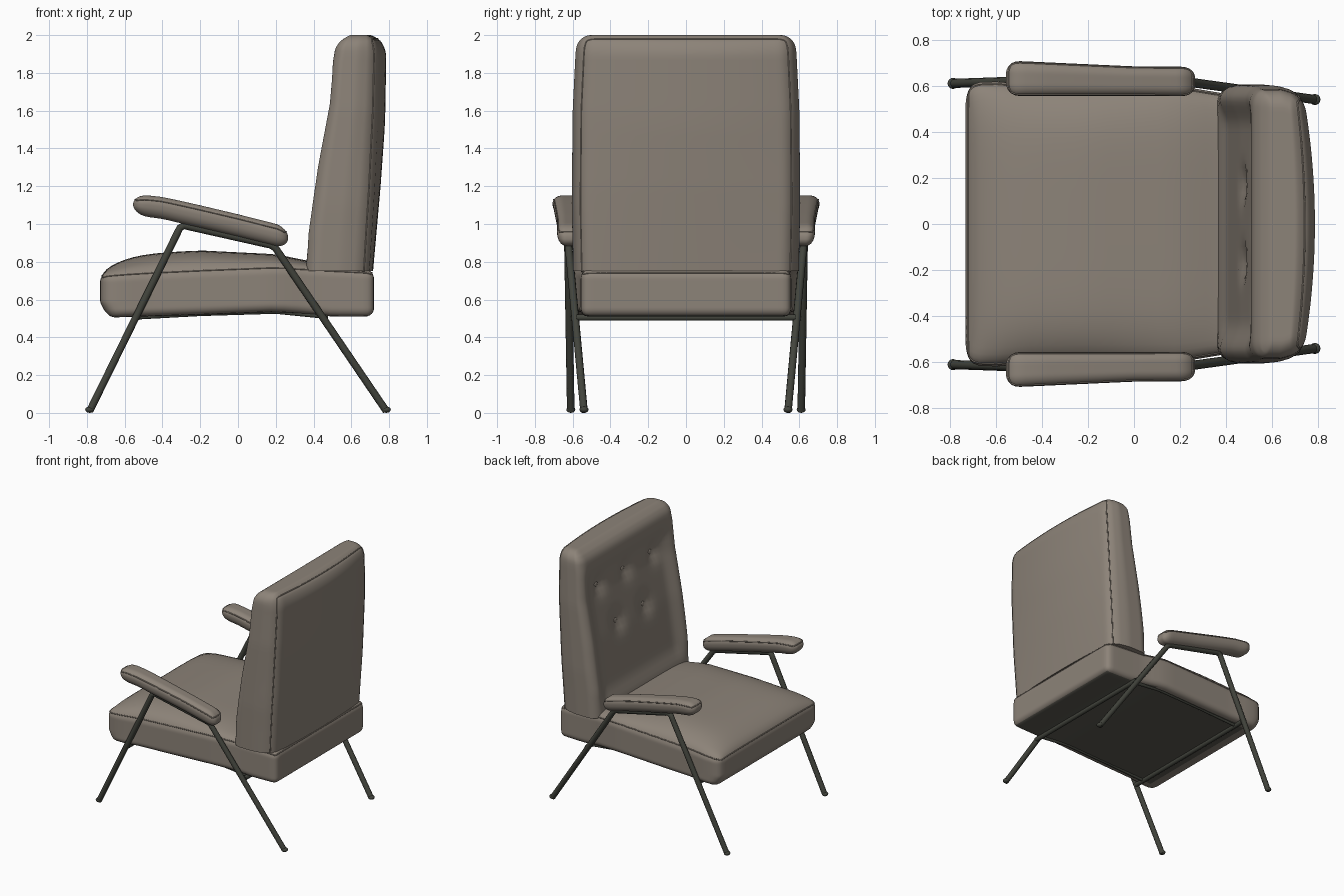
import bpy, bmesh, math
from mathutils import Vector

if "Cube" in bpy.data.objects:
    bpy.data.objects.remove(bpy.data.objects["Cube"], do_unlink=True)


def material(name, rgb):
    m = bpy.data.materials.new(name)
    m.use_nodes = True
    m.diffuse_color = (*rgb, 1)
    bsdf = m.node_tree.nodes["Principled BSDF"]
    bsdf.inputs["Base Color"].default_value = (*rgb, 1)
    bsdf.inputs["Roughness"].default_value = 0.8
    return m


fabric = material("taupe_fabric", (0.265, 0.228, 0.19))
metal = material("dark_metal", (0.055, 0.058, 0.046))
lining = material("dark_lining", (0.105, 0.1, 0.082))


def lerp(a, b, t):
    return a + (b - a) * t


def smooth(a, b, v):
    t = min(1, max(0, (v - a) / (b - a)))
    return t * t * (3 - 2 * t)


def profile(v, pts):
    """Piecewise linear value of a profile at v."""
    if v <= pts[0][0]:
        return pts[0][1]
    for (a, fa), (b, fb) in zip(pts, pts[1:]):
        if v <= b:
            return lerp(fa, fb, (v - a) / (b - a))
    return pts[-1][1]


def tube(name, pts, radius, mat, cyclic=False, resolution=3):
    cu = bpy.data.curves.new(name, "CURVE")
    cu.dimensions = "3D"
    cu.bevel_depth = radius
    cu.bevel_resolution = resolution
    cu.use_fill_caps = True
    sp = cu.splines.new("POLY")
    sp.points.add(len(pts) - 1)
    for point, co in zip(sp.points, pts):
        point.co = (*co, 1)
    sp.use_cyclic_u = cyclic
    sp.use_smooth = True
    cu.materials.append(mat)
    ob = bpy.data.objects.new(name, cu)
    bpy.context.collection.objects.link(ob)


def shade(ob, angle=40):
    bpy.ops.object.select_all(action="DESELECT")
    ob.select_set(True)
    bpy.context.view_layer.objects.active = ob
    bpy.ops.object.shade_smooth_by_angle(angle=math.radians(angle))


def cushion(name, half, r, deform, cuts, axis, level):
    """Rounded box shaped by deform, with a piped seam at a level on one axis."""
    def place(p):
        v = [h * lerp(c, math.sin(c * math.pi / 2), 0.8) for c, h in zip(p, half)]
        core = Vector([max(r - h, min(h - r, c)) for c, h in zip(v, half)])
        d = Vector(v) - core
        if d.length > 1e-6:
            d = d.normalized() * min(r, max(abs(c) for c in d))
        q = core + d
        return Vector(deform(*[c / h for c, h in zip(q, half)]))

    bm = bmesh.new()
    bmesh.ops.create_cube(bm, size=2)
    bmesh.ops.subdivide_edges(bm, edges=bm.edges[:], cuts=cuts, use_grid_fill=True)
    for v in bm.verts:
        v.co = place(v.co)
    bmesh.ops.recalc_face_normals(bm, faces=bm.faces[:])
    me = bpy.data.meshes.new(name)
    bm.to_mesh(me)
    bm.free()
    me.materials.append(fabric)
    ob = bpy.data.objects.new(name, me)
    bpy.context.collection.objects.link(ob)
    shade(ob, 50)

    # Piping around the seam, stepping with the cushion's own grid
    n = cuts + 1
    steps = [lerp(-1, 1, i / n) for i in range(n)]
    loop = [(s, -1) for s in steps] + [(1, s) for s in steps]
    loop += [(-a, -b) for a, b in loop]
    pts = []
    for a, b in loop:
        p = [a, b]
        p.insert(axis, level)
        pts.append(place(p))
    tube(name + "_piping", pts, 0.004, fabric, True, 1)
    return ob


# Seat cushion with a crowned top and an arched lower edge
def seat_shape(x, y, z):
    px = -0.005 + 0.725 * x
    width = profile(px, [(-0.73, 0.575), (-0.715, 0.598), (-0.68, 0.615), (-0.6, 0.618),
                         (-0.45, 0.605), (0.2, 0.598), (0.38, 0.568), (0.72, 0.555)])
    low = profile(px, [(-0.7, 0.505), (-0.2, 0.52), (0.2, 0.535), (0.35, 0.525), (0.5, 0.51)])
    high = profile(px, [(-0.73, 0.735), (-0.3, 0.755), (0.2, 0.78), (0.5, 0.765), (0.72, 0.755)])
    crown = profile(px, [(-0.6, 0.1), (-0.2, 0.1), (0.2, 0.06), (0.4, 0.03)])
    pz = lerp(low, high, (z + 1) / 2)
    pz += crown * max(0, z) * (1 - x ** 6) * (1 - y ** 6)
    px += 0.035 * smooth(0.2, 1, -z) * smooth(0.6, 1, -x)
    return px, width * y, pz


seat = cushion("seat_cushion", (0.725, 0.6, 0.12), 0.045, seat_shape, 28, 2, 0.85)
seat.data.materials.append(lining)
for f in seat.data.polygons:
    if f.normal.z < -0.9 and f.center.x > -0.6 and abs(f.center.y) < 0.55:
        f.material_index = 1

# Backrest with a recessed, buttoned front panel
buttons = [(-0.34, 1.67), (0, 1.67), (0.33, 1.67), (-0.17, 1.34), (0.17, 1.34)]
front_line = [(0.75, 0.36), (0.95, 0.37), (1.3, 0.42), (1.63, 0.482), (1.85, 0.5),
              (1.93, 0.515), (1.97, 0.535), (2, 0.565)]
rear_line = [(0.75, 0.69), (1.2, 0.715), (1.6, 0.73), (1.9, 0.735), (1.97, 0.725), (2, 0.705)]


def panel_depth(y, z):
    mask = 1 - smooth(0.42, 0.56, abs(y))
    mask *= smooth(0.78, 0.95, z) * (1 - smooth(1.72, 1.9, z))
    dimple = sum(math.exp(-((y - a) ** 2 + (z - b) ** 2) / 0.004) for a, b in buttons)
    return mask * (0.04 + 0.035 * dimple)


def back_shape(x, y, z):
    pz = max(0.75, lerp(0.62, 2.0, (z + 1) / 2))
    py = y * profile(pz, [(0.75, 0.597), (1.1, 0.605), (1.6, 0.6), (1.9, 0.585), (2, 0.575)])
    py *= lerp(1, 0.955, smooth(0, 1, x))
    front, rear = profile(pz, front_line), profile(pz, rear_line)
    bulge = profile(pz, [(0.75, 0.025), (1.5, 0.05), (1.9, 0.05), (2, 0.035)])
    rear += bulge * (1 - y * y)
    px = lerp(front, rear, (x + 1) / 2)
    px += panel_depth(py, pz) * smooth(0.3, 1, -x)
    return px, py, pz


cushion("backrest", (0.16, 0.6, 0.69), 0.075, back_shape, 44, 0, 0.9)

for i, (y, z) in enumerate(buttons):
    px = profile(z, front_line) + panel_depth(y, z)
    bpy.ops.mesh.primitive_uv_sphere_add(segments=12, ring_count=8, radius=0.022,
                                         location=(px, y, z))
    ob = bpy.context.object
    ob.name = f"back_button_{i + 1}"
    ob.scale.x = 0.5
    ob.data.materials.append(fabric)
    shade(ob)


# Padded armrests, sloping down toward the backrest
def armrest(side):
    def shape(x, y, z):
        px = -0.145 + 0.41 * x
        mid = profile(px, [(-0.55, 1.103), (-0.4, 1.085), (-0.2, 1.04), (0, 0.993), (0.27, 0.925)])
        centre = profile(px, [(-0.55, 0.632), (0, 0.62), (0.27, 0.618)])
        wide = profile(px, [(-0.55, 0.084), (-0.45, 0.082), (0, 0.07), (0.27, 0.07)])
        thick = profile(px, [(-0.55, 0.046), (-0.48, 0.057), (-0.3, 0.059), (0.2, 0.058), (0.27, 0.05)])
        return px, side * (centre + wide * y * (0.9 + 0.1 * z)), mid + thick * z
    return shape


# Bent tube leg frames, cross bars and rails under the seat
for side, word in ((1, "left"), (-1, "right")):
    cushion(word + "_armrest", (0.41, 0.08, 0.062), 0.058, armrest(side), 26, 2, 0.55)
    foot_a, foot_b = Vector((-0.785, 0.61 * side, 0.01)), Vector((0.785, 0.54 * side, 0.01))
    top_a, top_b = Vector((-0.3, 0.627 * side, 0.995)), Vector((0.19, 0.622 * side, 0.885))
    path = [foot_a, top_a.lerp(foot_a, 0.04), top_a.lerp(foot_a, 0.015),
            top_a.lerp(top_b, 0.03), top_a.lerp(top_b, 0.08),
            top_b.lerp(top_a, 0.08), top_b.lerp(top_a, 0.03),
            top_b.lerp(foot_b, 0.015), top_b.lerp(foot_b, 0.04), foot_b]
    tube(word + "_leg_frame", path, 0.02, metal)
    for foot, end in ((foot_a, "front"), (foot_b, "rear")):
        bpy.ops.mesh.primitive_uv_sphere_add(segments=16, ring_count=8, radius=0.024,
                                             location=(foot.x, foot.y, 0.017))
        cap = bpy.context.object
        cap.name = f"{word}_{end}_foot"
        cap.scale.z = 0.7
        cap.data.materials.append(metal)
        shade(cap)
    tube(word + "_seat_rail", [(-0.53, 0.53 * side, 0.506), (-0.2, 0.53 * side, 0.524),
                               (0.2, 0.53 * side, 0.536), (0.46, 0.53 * side, 0.51)], 0.012, metal)

tube("front_cross_bar", [(-0.535, -0.61, 0.505), (-0.535, 0.61, 0.505)], 0.018, metal)
tube("rear_cross_bar", [(0.46, -0.58, 0.505), (0.46, 0.58, 0.505)], 0.018, metal)
